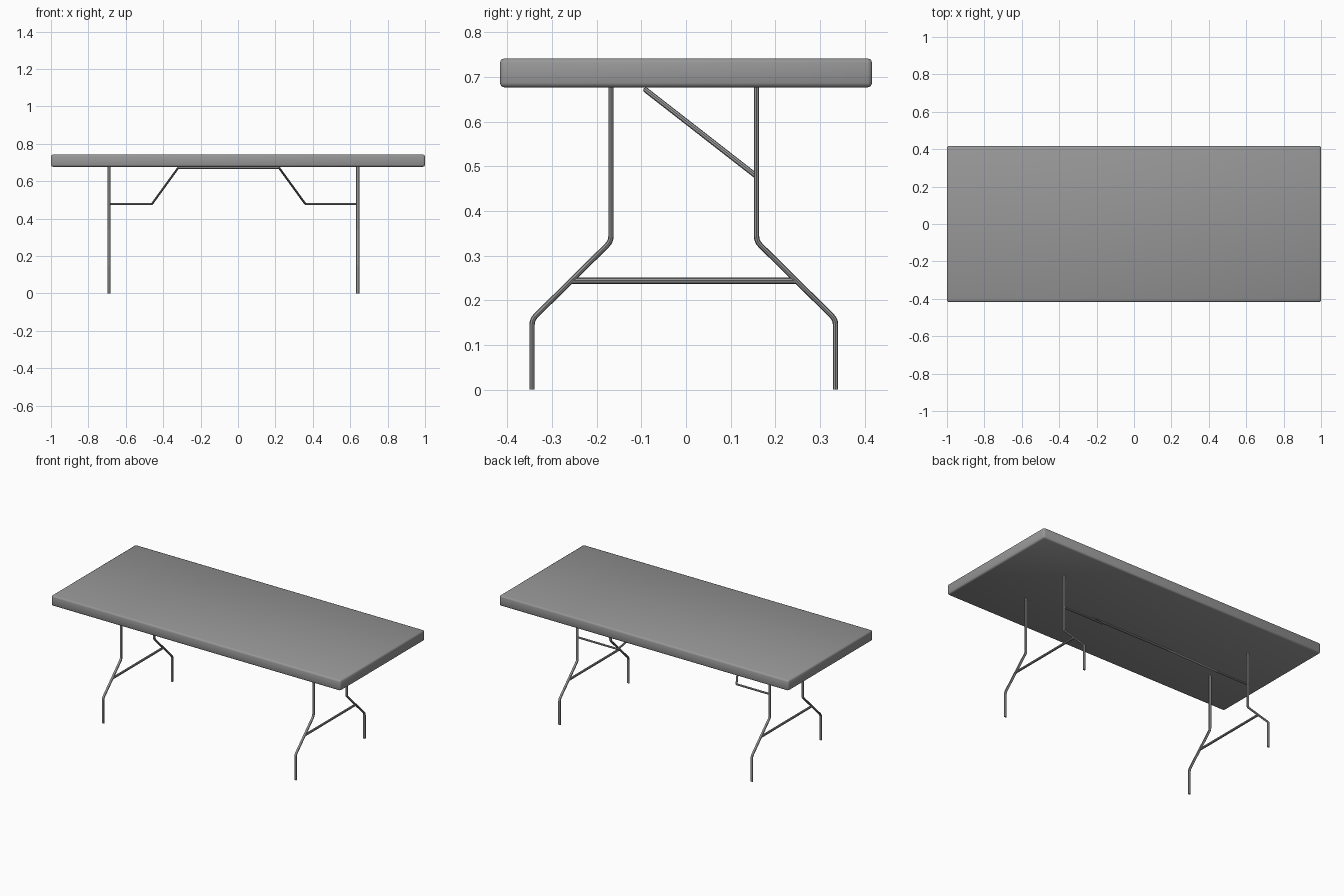
import bpy
from mathutils import Vector

if "Cube" in bpy.data.objects:
    bpy.data.objects.remove(bpy.data.objects["Cube"])

# Dark grey finish shared by all parts
grey = bpy.data.materials.new("dark_grey")
grey.diffuse_color = (0.31, 0.31, 0.31, 1)
grey.use_nodes = True
grey.node_tree.nodes["Principled BSDF"].inputs["Base Color"].default_value = grey.diffuse_color


def rounded_path(points, radius, steps=3):
    """Replace each inner corner of a path by a small curve."""
    pts = [Vector(p) for p in points]
    path = [pts[0]]
    for a, b, c in zip(pts, pts[1:], pts[2:]):
        p = b + (a - b).normalized() * radius
        q = b + (c - b).normalized() * radius
        for i in range(steps + 1):
            t = i / steps
            path.append(p * (1 - t) ** 2 + b * 2 * t * (1 - t) + q * t * t)
    path.append(pts[-1])
    return path


def tube(name, points, radius, bend=0.012, widen=1.0):
    """Bar swept along a path; widen stretches its section along x."""
    path = rounded_path(points, bend)
    curve = bpy.data.curves.new(name, 'CURVE')
    curve.dimensions = '3D'
    curve.bevel_depth = radius
    curve.bevel_resolution = 2
    curve.use_fill_caps = True
    spline = curve.splines.new('POLY')
    spline.points.add(len(path) - 1)
    for sp, co in zip(spline.points, path):
        sp.co = (*co, 1)
    obj = bpy.data.objects.new(name, curve)
    bpy.context.collection.objects.link(obj)
    bpy.ops.object.select_all(action='DESELECT')
    obj.select_set(True)
    bpy.context.view_layer.objects.active = obj
    bpy.ops.object.convert(target='MESH')
    obj = bpy.context.object
    x0 = points[0][0]
    if widen != 1.0:
        for v in obj.data.vertices:
            v.co.x = x0 + (v.co.x - x0) * widen
    bpy.ops.object.shade_smooth_by_angle()
    obj.data.materials.clear()
    obj.data.materials.append(grey)
    return obj


# Table top: slab with softly rounded edges
bpy.ops.mesh.primitive_cube_add(size=1, location=(0, 0, 0.7095))
top = bpy.context.object
top.name = "table_top"
top.scale = (2.0, 0.834, 0.065)
bpy.ops.object.transform_apply(location=False, rotation=False, scale=True)
bevel = top.modifiers.new("rounded_edges", 'BEVEL')
bevel.width = 0.010
bevel.segments = 2
bpy.ops.object.shade_smooth()
top.data.materials.append(grey)

LEG_R = 0.006
MID_Y = -0.005          # leg frames sit slightly off centre
LEFT_X, RIGHT_X = -0.69, 0.64

# Two leg frames, each with a pair of cranked legs and a crossbar
for side, x in (("left", LEFT_X), ("right", RIGHT_X)):
    for end, s in (("front", -1), ("back", 1)):
        tube(f"{side}_{end}_leg",
             [(x, MID_Y + s * 0.163, 0.685), (x, MID_Y + s * 0.163, 0.332),
              (x, MID_Y + s * 0.340, 0.157), (x, MID_Y + s * 0.340, 0)],
             LEG_R, 0.012, 1.4)
    tube(f"{side}_crossbar",
         [(x, MID_Y - 0.252, 0.244), (x, MID_Y + 0.252, 0.244)], 0.007)

# Folding brace: tilted wire running from one back leg to the other
low_y, low_z, high_y, high_z = 0.158, 0.478, -0.09, 0.671
tube("folding_brace",
     [(LEFT_X, low_y, low_z), (-0.46, low_y, low_z),
      (-0.32, high_y, high_z), (0.22, high_y, high_z),
      (0.36, low_y, low_z), (RIGHT_X, low_y, low_z)], LEG_R, 0.006)
